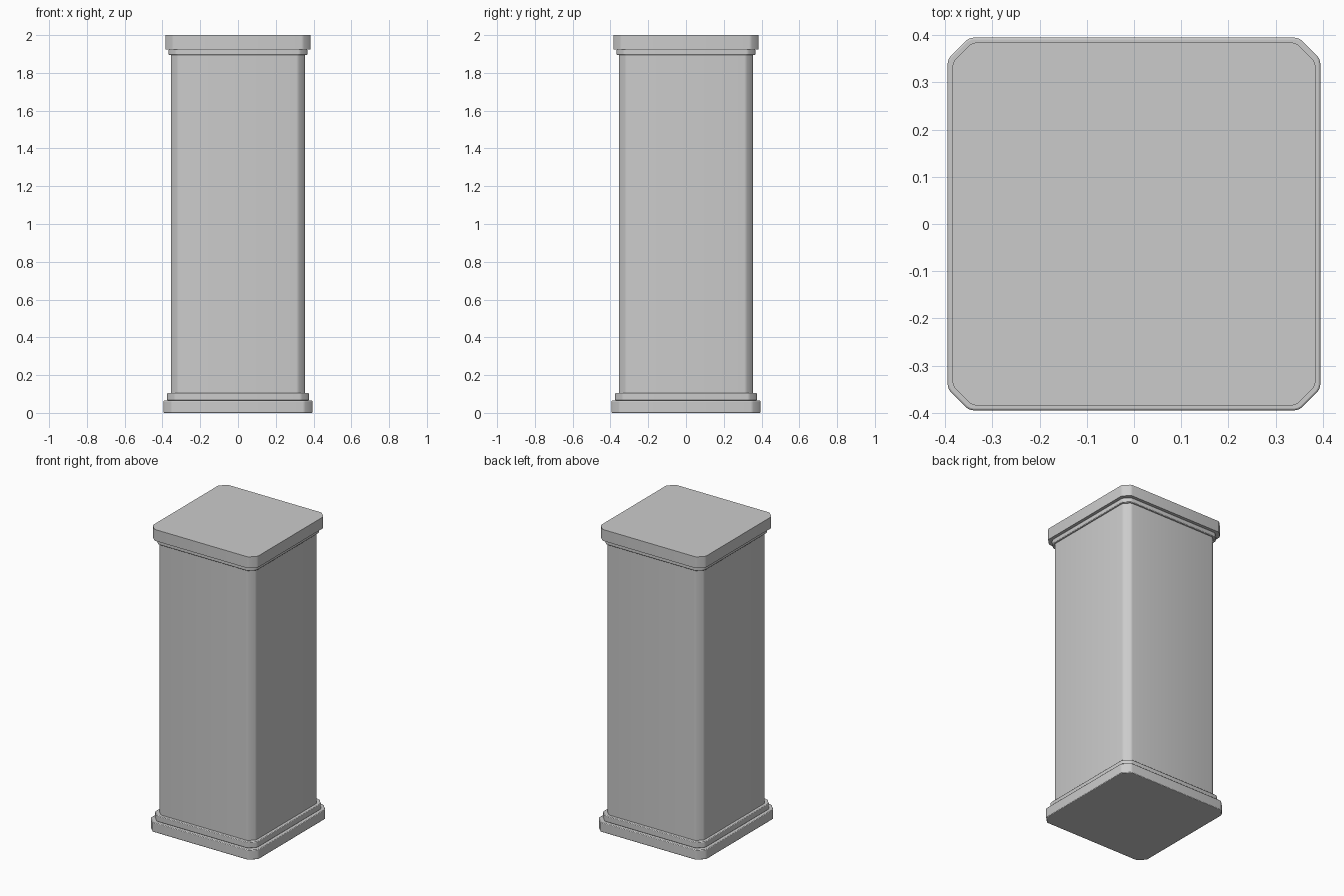
import bpy
import bmesh

if "Cube" in bpy.data.objects:
    bpy.data.objects.remove(bpy.data.objects["Cube"], do_unlink=True)

stone = bpy.data.materials.new("grey stone")
stone.use_nodes = True
GREY = (0.6, 0.6, 0.6, 1.0)
stone.diffuse_color = GREY
stone.node_tree.nodes["Principled BSDF"].inputs["Base Color"].default_value = GREY


def square_block(name, half, bottom, top, corner, rim=0.0):
    """Square block with cut, slightly softened corners and an optional soft rim."""
    bm = bmesh.new()
    bmesh.ops.create_cube(bm, size=1)
    for v in bm.verts:
        v.co.x *= 2 * half
        v.co.y *= 2 * half
        v.co.z = top if v.co.z > 0 else bottom

    def upright_edges():
        return [e for e in bm.edges
                if abs(e.verts[0].co.z - e.verts[1].co.z) > 0.001]

    # Cut the corners, then soften both edges of each cut
    bmesh.ops.bevel(bm, geom=upright_edges(), offset=corner,
                    offset_type='OFFSET', segments=1, affect='EDGES')
    bmesh.ops.bevel(bm, geom=upright_edges(), offset=0.009,
                    offset_type='OFFSET', segments=2, profile=0.5, affect='EDGES')
    bmesh.ops.recalc_face_normals(bm, faces=bm.faces)
    mesh = bpy.data.meshes.new(name)
    bm.to_mesh(mesh)
    bm.free()
    mesh.materials.append(stone)
    obj = bpy.data.objects.new(name, mesh)
    bpy.context.collection.objects.link(obj)
    if rim:
        bevel = obj.modifiers.new("soft rim", 'BEVEL')
        bevel.width = rim
        bevel.segments = 2
        bevel.angle_limit = 1.0
    bpy.ops.object.select_all(action='DESELECT')
    obj.select_set(True)
    bpy.context.view_layer.objects.active = obj
    bpy.ops.object.shade_smooth_by_angle(angle=0.6)
    return obj


# Stepped foot, shaft and stepped cap
square_block("base_plinth", 0.395, 0.0, 0.065, 0.045, 0.004)
square_block("base_step", 0.375, 0.065, 0.105, 0.042, 0.004)
square_block("shaft", 0.355, 0.105, 1.895, 0.038)
square_block("neck_step", 0.367, 1.895, 1.925, 0.04, 0.004)
square_block("cap_slab", 0.385, 1.925, 2.0, 0.042)
